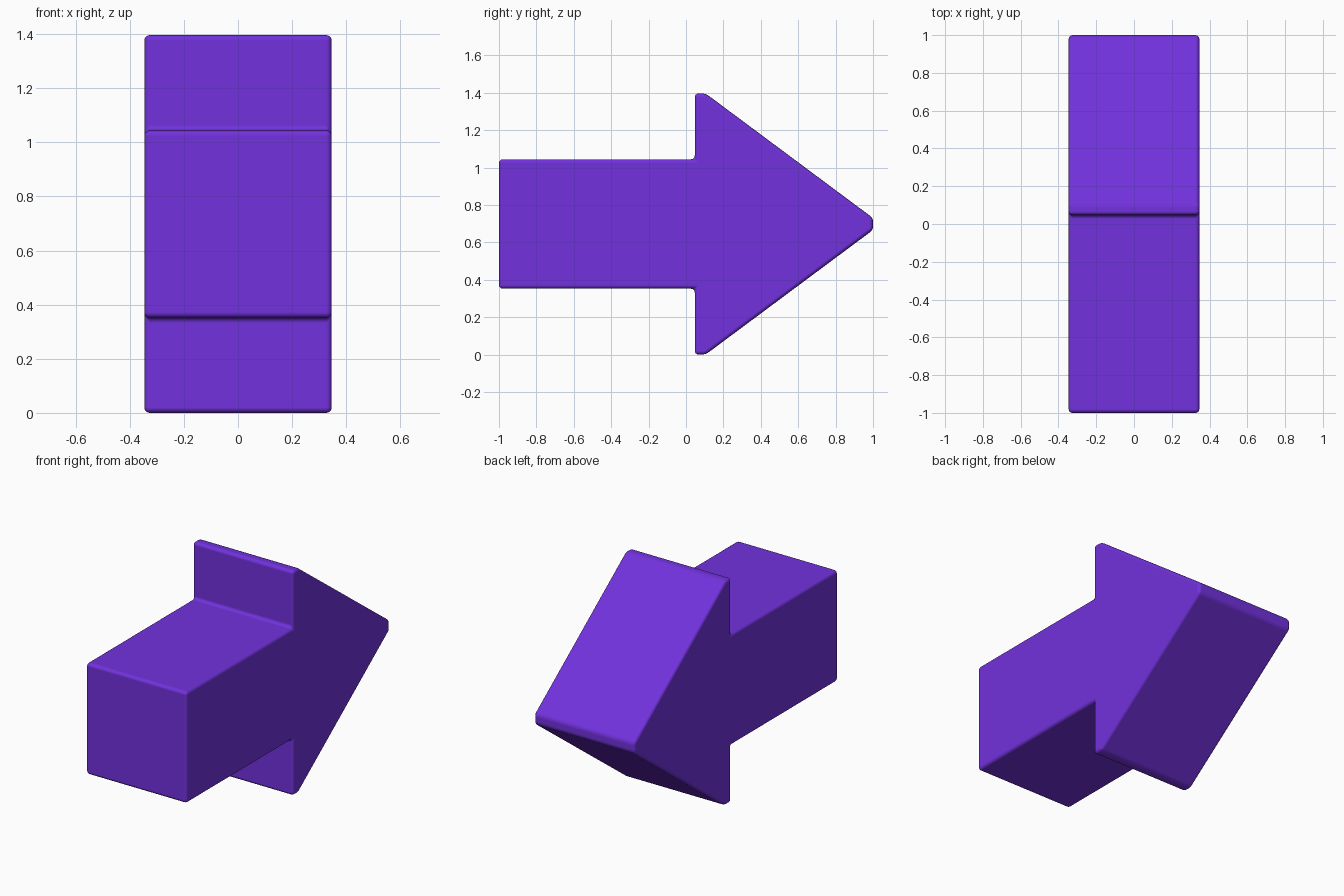
import bpy
import bmesh

if "Cube" in bpy.data.objects:
    bpy.data.objects.remove(bpy.data.objects["Cube"])

HALF_WIDTH = 0.346
MID_Z = 0.70

purple = bpy.data.materials.new("vivid purple")
purple.diffuse_color = (0.168, 0.031, 0.72, 1.0)
purple.use_nodes = True
purple.node_tree.nodes["Principled BSDF"].inputs["Base Color"].default_value = purple.diffuse_color

# Upper half of the arrow outline (y, height above centre line), tail to tip
upper = [(-1.0, 0.346), (0.047, 0.346), (0.047, 0.698), (0.105, 0.698), (1.0, 0.032)]
outline = upper + [(y, -h) for y, h in reversed(upper)]

# Extrude the outline across the width
bm = bmesh.new()
face = bm.faces.new([bm.verts.new((-HALF_WIDTH, y, MID_Z + h)) for y, h in outline])
ext = bmesh.ops.extrude_face_region(bm, geom=[face])
moved = [g for g in ext["geom"] if isinstance(g, bmesh.types.BMVert)]
bmesh.ops.translate(bm, verts=moved, vec=(2 * HALF_WIDTH, 0, 0))
bmesh.ops.recalc_face_normals(bm, faces=bm.faces)
# Seat the lower barb on the ground
low = min(v.co.z for v in bm.verts)
bmesh.ops.translate(bm, verts=bm.verts, vec=(0, 0, -low))

mesh = bpy.data.meshes.new("arrow")
bm.to_mesh(mesh)
bm.free()
mesh.materials.append(purple)
arrow = bpy.data.objects.new("arrow", mesh)
bpy.context.collection.objects.link(arrow)

# Soft rounded edges
bevel = arrow.modifiers.new("rounded edges", 'BEVEL')
bevel.width = 0.02
bevel.segments = 4
bevel.limit_method = 'ANGLE'
bevel.harden_normals = True

bpy.context.view_layer.objects.active = arrow
arrow.select_set(True)
bpy.ops.object.shade_smooth()
